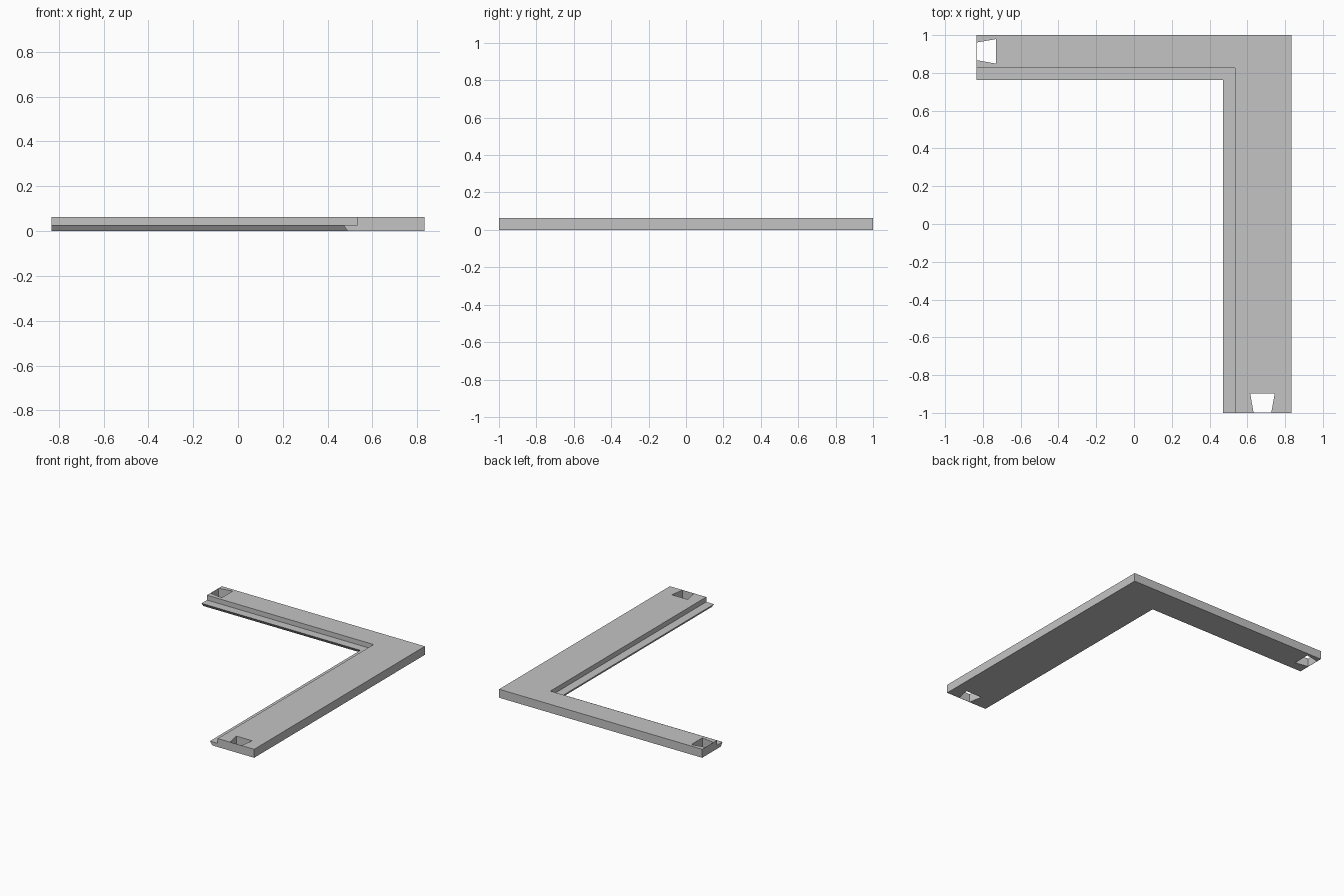
import bpy
import bmesh

if "Cube" in bpy.data.objects:
    bpy.data.objects.remove(bpy.data.objects["Cube"], do_unlink=True)

END_X, END_Y = -0.833, -1.0
OUT_X, OUT_Y = 0.833, 1.0
LIP_X, LIP_Y = 0.47, 0.762
TOP, STEP, SKIN = 0.063, 0.027, 0.0015

grey = bpy.data.materials.new("plain grey")
grey.use_nodes = True
colour = (0.55, 0.55, 0.55, 1)
grey.diffuse_color = colour
grey.node_tree.nodes["Principled BSDF"].inputs["Base Color"].default_value = colour


def make_object(name, loops):
    """Join equal closed loops into a capped solid."""
    bm = bmesh.new()
    rings = [[bm.verts.new(p) for p in loop] for loop in loops]
    count = len(rings[0])
    for a, b in zip(rings, rings[1:]):
        for i in range(count):
            j = (i + 1) % count
            bm.faces.new((a[i], a[j], b[j], b[i]))
    bm.faces.new(rings[0])
    bm.faces.new(rings[-1])
    bmesh.ops.recalc_face_normals(bm, faces=bm.faces)
    mesh = bpy.data.meshes.new(name)
    bm.to_mesh(mesh)
    bm.free()
    mesh.materials.append(grey)
    obj = bpy.data.objects.new(name, mesh)
    bpy.context.collection.objects.link(obj)
    return obj


# Rebated section: each entry is a plan corner and a height
def inset(t):
    return LIP_X + t, LIP_Y + t


section = [
    ((OUT_X, OUT_Y), 0), ((OUT_X, OUT_Y), TOP),
    (inset(0.064), TOP), (inset(0.064), STEP),
    (inset(0), STEP), (inset(0.02), 0),
]

# Sweep the section along both arms with a mitred corner
frame = make_object("corner_frame", [
    [(x, END_Y, z) for (x, y), z in section],
    [(x, y, z) for (x, y), z in section],
    [(END_X, y, z) for (x, y), z in section],
])

# Dovetail sockets, closed by a thin skin at each arm end
def dovetail(name, centre, along_x):
    start = (END_X if along_x else END_Y) + SKIN
    outline = [(start, -0.047), (start, 0.047),
               (start + 0.102, 0.065), (start + 0.102, -0.065)]
    loops = []
    for z in (-0.05, TOP + 0.05):
        loops.append([(d, centre + w, z) if along_x else (centre + w, d, z)
                      for d, w in outline])
    cutter = make_object(name, loops)
    cutter.hide_render = True
    cutter.hide_viewport = True
    cutter.display_type = 'WIRE'
    cut = frame.modifiers.new(name, 'BOOLEAN')
    cut.operation = 'DIFFERENCE'
    cut.solver = 'EXACT'
    cut.object = cutter
    return cutter


cutters = [dovetail("back_arm_socket_cutter", 0.914, True),
           dovetail("side_arm_socket_cutter", 0.68, False)]

# Bake the cuts and drop the cutters
bpy.context.view_layer.update()
graph = bpy.context.evaluated_depsgraph_get()
baked = bpy.data.meshes.new_from_object(frame.evaluated_get(graph))
frame.modifiers.clear()
frame.data = baked
for cutter in cutters:
    bpy.data.objects.remove(cutter, do_unlink=True)
